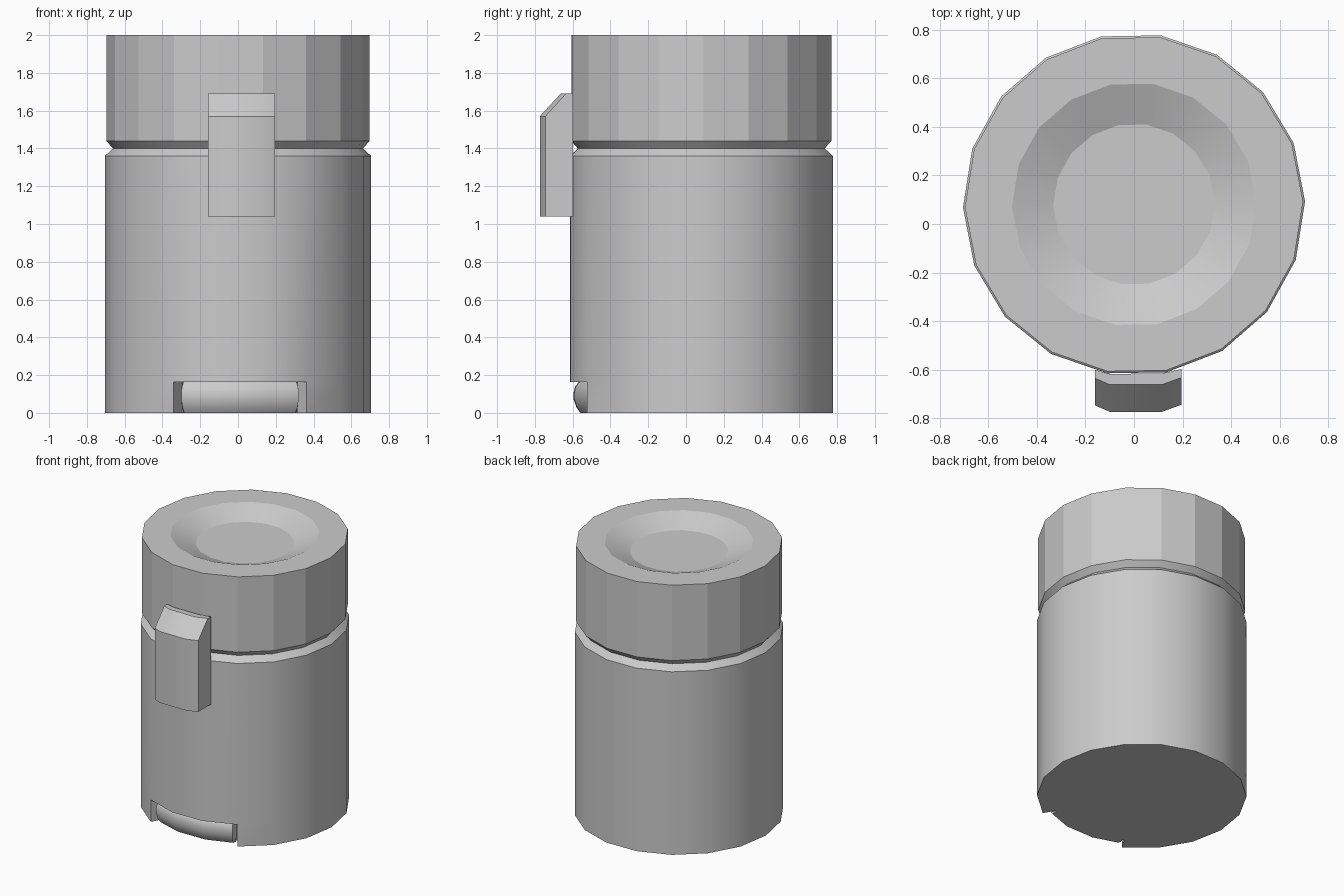
import bpy, bmesh, math

if "Cube" in bpy.data.objects:
    bpy.data.objects.remove(bpy.data.objects["Cube"])

CY = 0.081          # axis of the canister in y
N, START = 18, 1.0  # sides and rotation of the round parts


def pt(r, deg, z):
    a = math.radians(deg)
    return (r * math.cos(a), CY + r * math.sin(a), z)


def finish(bm, name, angle=30):
    bmesh.ops.remove_doubles(bm, verts=bm.verts, dist=1e-5)
    bmesh.ops.recalc_face_normals(bm, faces=bm.faces)
    me = bpy.data.meshes.new(name)
    bm.to_mesh(me)
    bm.free()
    ob = bpy.data.objects.new(name, me)
    bpy.context.collection.objects.link(ob)
    bpy.ops.object.select_all(action='DESELECT')
    ob.select_set(True)
    bpy.context.view_layer.objects.active = ob
    bpy.ops.object.shade_smooth_by_angle(angle=math.radians(angle))
    return ob


def bridge(bm, rings, closed=True):
    """Join successive rings of points with quads; returns vertex rings."""
    vs = [[bm.verts.new(p) for p in ring] for ring in rings]
    n = len(vs[0])
    for a, b in zip(vs, vs[1:]):
        for i in range(n if closed else n - 1):
            j = (i + 1) % n
            bm.faces.new((a[i], a[j], b[j], b[i]))
    return vs


def circle(r, z):
    return [pt(r, START + 20 * k, z) for k in range(N)]


R, NOTCH_R, NOTCH_Z = 0.705, 0.61, 0.163
NOTCH = [241, 261, 281, 301]

# Body: tall shell with chamfered rim, and a base with a notch at the front
bm = bmesh.new()
bridge(bm, [circle(R, NOTCH_Z), circle(R, 1.36), circle(0.662, 1.40)])
plan = [(R, 301 + 20 * k) for k in range(16)] + [(NOTCH_R, a) for a in NOTCH]
base = bridge(bm, [[pt(r, a, z) for r, a in plan] for z in (0, NOTCH_Z)])
bm.faces.new(base[0])
bridge(bm, [[pt(r, a, NOTCH_Z) for a in NOTCH] for r in (NOTCH_R, R)], closed=False)
finish(bm, "canister_body")

# Lid: chamfered lower edge and shallow dish on top
bm = bmesh.new()
rings = bridge(bm, [circle(r, z) for r, z in
                    [(0.662, 1.40), (0.697, 1.44), (0.697, 2.0), (0.503, 2.0), (0.333, 1.93)]])
bm.faces.new(rings[-1])
finish(bm, "canister_lid", 18.5)

# Foot grip: rounded bar sitting in the notch
bm = bmesh.new()
section = [(0.60, 0), (0.648, 0), (0.670, 0.03), (0.684, 0.07),
           (0.684, 0.11), (0.676, 0.14), (0.658, NOTCH_Z), (0.60, NOTCH_Z)]
cuts = [(242.5, 0.0), (244, 1), (261, 1), (281, 1), (298, 1), (299.5, 0.0)]
bar = bridge(bm, [[pt(r if f else 0.60 + (r - 0.60) * 0.6, a, z) for r, z in section]
                  for a, f in cuts])
bm.faces.new(bar[0])
bm.faces.new(bar[-1])
finish(bm, "foot_grip", 40)

# Clasp: curved plate over the seam, bevelled at the top
xs = [-0.16, -0.10, 0.115, 0.195]
front = [-0.748, -0.774, -0.774, -0.745]
back = [-0.602, -0.618, -0.616, -0.598]


def row(ys, z, push=0):
    return [(x, y + push, z) for x, y in zip(xs, ys)]


bm = bmesh.new()
plate = bridge(bm, [row(back, 1.04), row(front, 1.04), row(front, 1.57),
                    row(front, 1.692, 0.112), row(back, 1.692), row(back, 1.04)], closed=False)
for i in (0, -1):
    bm.faces.new([ring[i] for ring in plate[:-1]])
finish(bm, "clasp")
